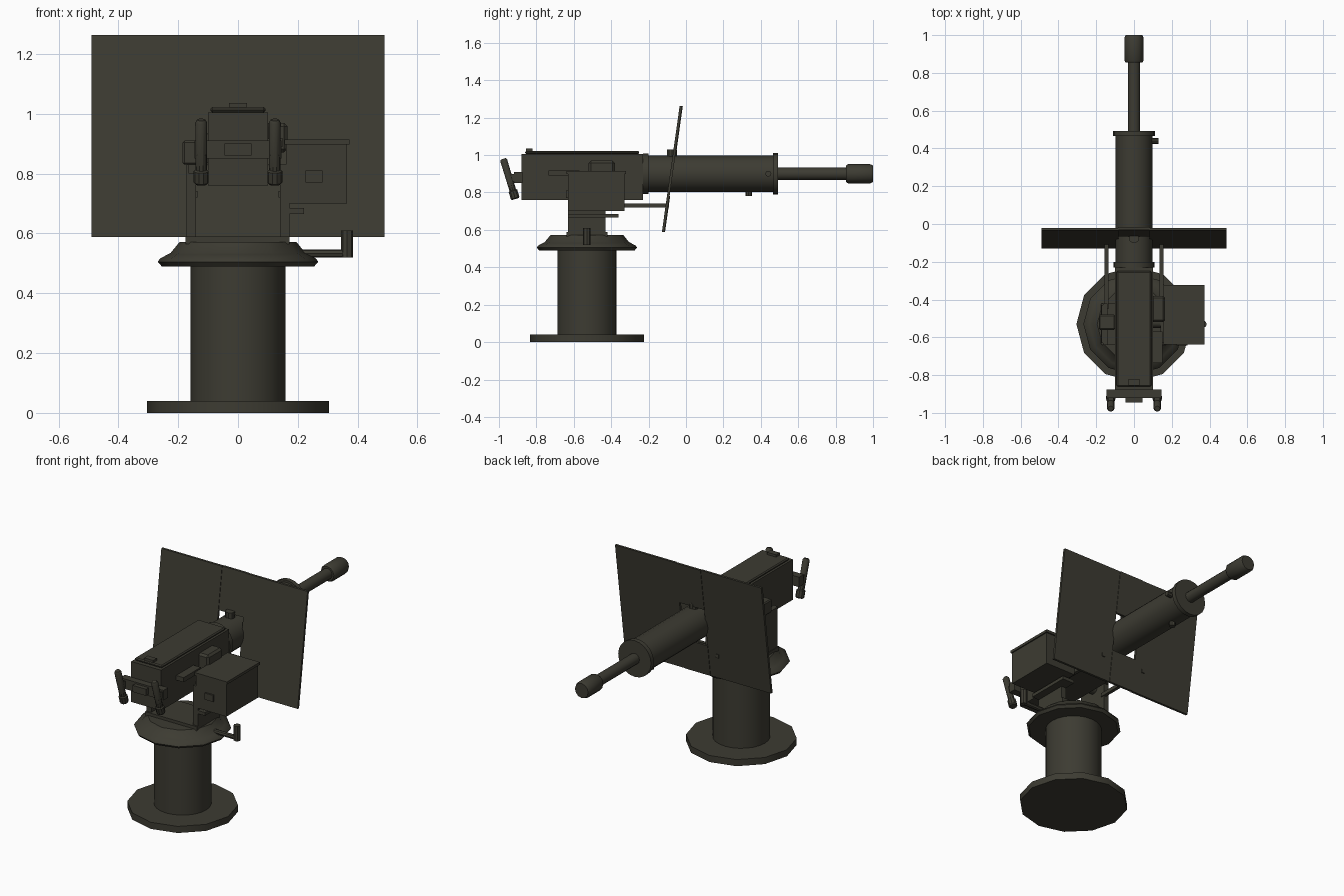
import bpy, bmesh, math
from mathutils import Vector

if "Cube" in bpy.data.objects:
    bpy.data.objects.remove(bpy.data.objects["Cube"])

paint = bpy.data.materials.new("dark olive paint")
paint.diffuse_color = (0.046, 0.044, 0.032, 1)
paint.use_nodes = True
paint.node_tree.nodes["Principled BSDF"].inputs["Base Color"].default_value = paint.diffuse_color

PY = -0.53   # y of the pedestal axis
GZ = 0.90    # height of the barrel axis


def finish(name, bm, smooth=True):
    bmesh.ops.recalc_face_normals(bm, faces=bm.faces)
    mesh = bpy.data.meshes.new(name)
    bm.to_mesh(mesh)
    bm.free()
    ob = bpy.data.objects.new(name, mesh)
    bpy.context.collection.objects.link(ob)
    mesh.materials.append(paint)
    if smooth:
        bpy.ops.object.select_all(action='DESELECT')
        ob.select_set(True)
        bpy.context.view_layer.objects.active = ob
        bpy.ops.object.shade_smooth_by_angle(angle=math.radians(35))
    return ob


def box(name, x, y, z, bevel=0):
    bm = bmesh.new()
    bmesh.ops.create_cube(bm, size=1)
    for v in bm.verts:
        v.co = [r[0] + (c + 0.5) * (r[1] - r[0]) for c, r in zip(v.co, (x, y, z))]
    if bevel:
        bmesh.ops.bevel(bm, geom=bm.edges[:], offset=bevel, segments=1, affect='EDGES')
    return finish(name, bm, False)


def lathe(name, origin, axis, profile, sides=12):
    """Closed solid of revolution; profile holds (radius, distance along axis)."""
    bm = bmesh.new()
    rot = Vector((0, 0, 1)).rotation_difference(Vector(axis).normalized())
    rings = []
    for r, d in profile:
        ring = []
        for i in range(sides):
            a = 2 * math.pi * i / sides
            p = rot @ Vector((r * math.cos(a), r * math.sin(a), d))
            ring.append(bm.verts.new(p + Vector(origin)))
        rings.append(ring)
    for lo, hi in zip(rings, rings[1:]):
        for i in range(sides):
            j = (i + 1) % sides
            bm.faces.new((lo[i], lo[j], hi[j], hi[i]))
    bm.faces.new(rings[0])
    bm.faces.new(rings[-1])
    return finish(name, bm)


def rod(name, a, b, r, sides=12):
    d = Vector(b) - Vector(a)
    return lathe(name, a, d, [(r, 0), (r, d.length)], sides)


# Pedestal
lathe("base_disc", (0, PY, 0), (0, 0, 1), [(0.305, 0), (0.305, 0.04)])
lathe("pedestal_column", (0, PY, 0), (0, 0, 1), [(0.158, 0.04), (0.158, 0.50)], 24)
lathe("turntable", (0, PY, 0), (0, 0, 1),
      [(0.255, 0.49), (0.268, 0.505), (0.262, 0.515), (0.235, 0.53),
       (0.225, 0.535), (0.195, 0.572)])

# Yoke
box("yoke_base", (-0.175, 0.172), (-0.64, -0.42), (0.565, 0.59))
for s, side in ((-1, "left"), (1, "right")):
    box("yoke_arm_" + side, sorted((s * 0.14, s * 0.172)), (-0.63, -0.43), (0.58, 0.83))
    box("shield_bracket_" + side, sorted((s * 0.135, s * 0.155)), (-0.45, -0.09), (0.72, 0.742))
    rod("trunnion_" + side, (s * 0.09, -0.52, 0.80), (s * 0.15, -0.52, 0.80), 0.03)
box("trunnion_cap", (-0.185, -0.10), (-0.56, -0.48), (0.83, 0.91), 0.006)
box("left_side_rail", (-0.165, -0.14), (-0.64, -0.42), (0.80, 0.83))

# Elevation crank
rod("crank_arm", (0.20, PY, 0.533), (0.365, PY, 0.533), 0.014, 8)
rod("crank_handle", (0.365, PY, 0.52), (0.365, PY, 0.61), 0.02, 8)

# Receiver
box("receiver", (-0.10, 0.10), (-0.88, -0.23), (0.76, 1.005))
box("receiver_lid", (-0.092, 0.092), (-0.86, -0.25), (1.005, 1.022), 0.006)
box("rear_sight", (-0.03, 0.03), (-0.855, -0.82), (1.02, 1.036))
box("grip_bracket", (-0.145, 0.145), (-0.92, -0.875), (0.85, 0.91))
box("trigger", (-0.045, 0.045), (-0.945, -0.91), (0.86, 0.90))
for s, side in ((-1, "left"), (1, "right")):
    x = s * 0.123
    top, low = Vector((x, -0.977, 0.98)), Vector((x, -0.912, 0.765))
    axis = low - top
    L = axis.length
    lathe("grip_" + side, top, axis,
          [(0.014, 0), (0.020, 0.01), (0.019, L - 0.05), (0.025, L - 0.045),
           (0.025, L - 0.006), (0.02, L)], 10)
    box("grip_link_" + side, (x - 0.014, x + 0.014), (-0.955, -0.90), (0.86, 0.90))
box("charging_handle", (0.10, 0.15), (-0.735, -0.57), (0.89, 0.918))
box("feed_block", (0.09, 0.165), (-0.52, -0.38), (0.87, 0.97), 0.012)

# Ammunition box
box("ammo_box", (0.16, 0.365), (-0.632, -0.33), (0.70, 0.90))
box("ammo_box_lid", (0.155, 0.372), (-0.638, -0.322), (0.898, 0.914))
box("ammo_box_latch", (0.225, 0.282), (-0.642, -0.63), (0.77, 0.81))
box("ammo_tray", (0.14, 0.22), (-0.63, -0.36), (0.665, 0.685))

# Barrel and cooling jacket
lathe("cooling_jacket", (0, 0, GZ), (0, 1, 0), [(0.097, -0.24), (0.097, 0.48)], 20)
lathe("rear_collar", (0, 0, GZ), (0, 1, 0), [(0.108, -0.23), (0.108, -0.20)], 20)
lathe("front_collar", (0, 0, GZ), (0, 1, 0), [(0.11, 0.465), (0.11, 0.492)], 20)
lathe("barrel", (0, 0, GZ), (0, 1, 0), [(0.033, 0.48), (0.033, 0.87)])
lathe("muzzle_booster", (0, 0, GZ), (0, 1, 0),
      [(0.044, 0.855), (0.051, 0.866), (0.051, 0.985), (0.044, 1.0)])
rod("jacket_side_plug", (0.08, 0.44, GZ), (0.13, 0.44, GZ), 0.016, 8)
rod("jacket_drain_plug", (0, 0.335, 0.78), (0, 0.335, 0.82), 0.018, 8)
rod("jacket_filler_cap", (0, -0.075, 0.98), (0, -0.075, 1.03), 0.027, 10)

# Sloped shield: two wide plates joined by narrow strips above and below the gun slot
LOW, TOP = (-0.122, 0.588), (-0.027, 1.263)


def shield_plate(name, x0, x1, z0, z1, shift=0.0, t=0.007):
    bm = bmesh.new()
    bmesh.ops.create_cube(bm, size=1)
    slope = (TOP[0] - LOW[0]) / (TOP[1] - LOW[1])
    for v in bm.verts:
        z = z0 if v.co.z < 0 else z1
        y = LOW[0] + (z - LOW[1]) * slope + shift + (t if v.co.y > 0 else -t)
        v.co = (x0 if v.co.x < 0 else x1, y, z)
    return finish(name, bm, False)


shield_plate("shield_left", -0.49, -0.083, LOW[1], TOP[1])
shield_plate("shield_right", 0.083, 0.49, LOW[1], TOP[1])
shield_plate("shield_upper_strip", -0.085, 0.085, 1.01, TOP[1], 0.003)
shield_plate("shield_lower_strip", -0.085, 0.085, LOW[1], 0.78, 0.003)
